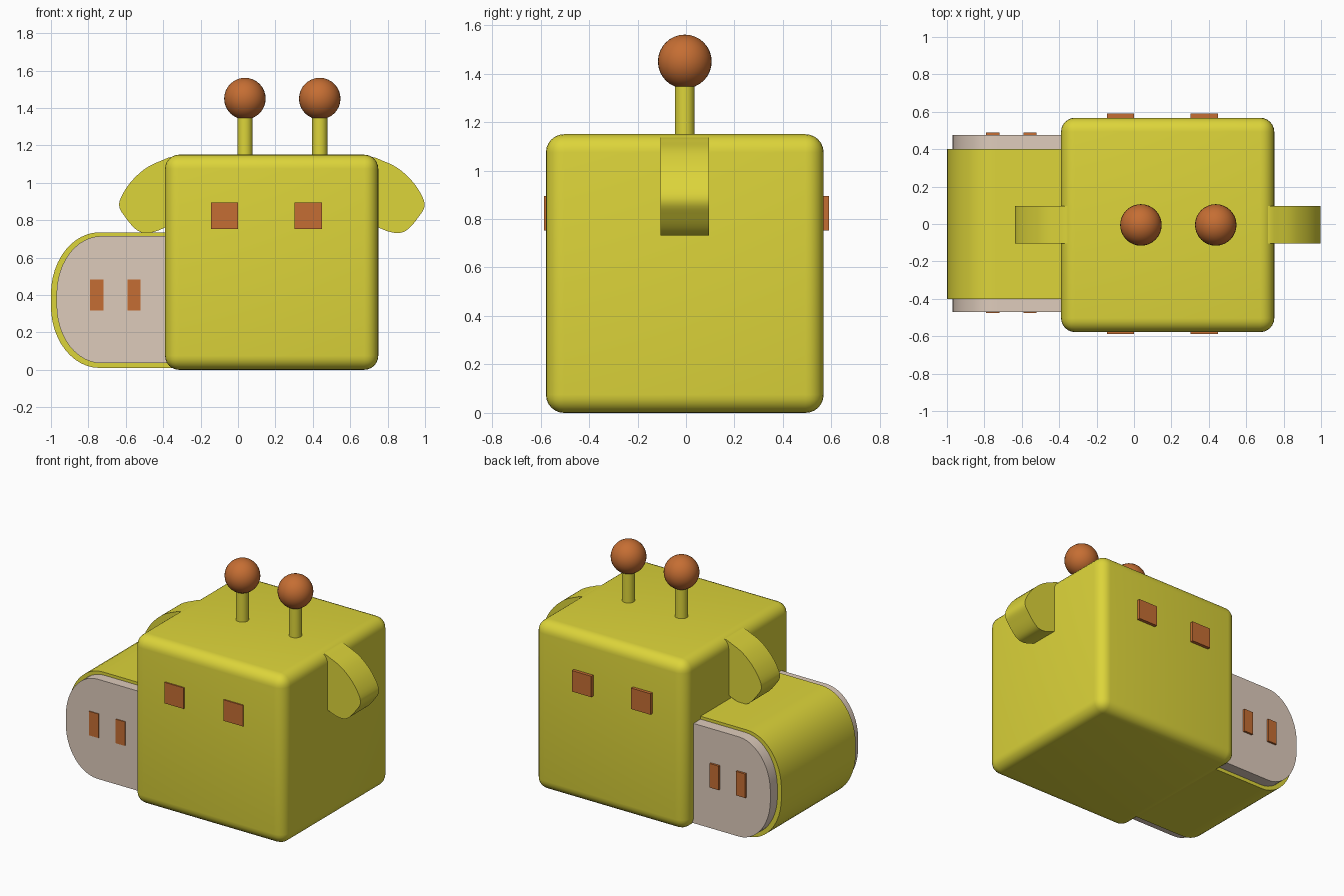
import bpy, bmesh, math

if "Cube" in bpy.data.objects:
    bpy.data.objects.remove(bpy.data.objects["Cube"])


def material(name, color):
    m = bpy.data.materials.new(name)
    m.diffuse_color = (*color, 1)
    m.use_nodes = True
    m.node_tree.nodes["Principled BSDF"].inputs["Base Color"].default_value = m.diffuse_color
    return m


YELLOW = material("yellow", (0.72, 0.66, 0.042))
ORANGE = material("burnt orange", (0.56, 0.155, 0.033))
BEIGE = material("warm beige", (0.73, 0.60, 0.50))


def finish(ob, name, mat, smooth=True):
    ob.name = name
    ob.data.materials.clear()
    ob.data.materials.append(mat)
    if smooth:
        bpy.ops.object.select_all(action='DESELECT')
        ob.select_set(True)
        bpy.context.view_layer.objects.active = ob
        bpy.ops.object.shade_smooth_by_angle(angle=math.radians(35))
    return ob


def box(name, mat, x, y, z, radius=0):
    """Box from (min, max) ranges, with optional rounded edges."""
    bm = bmesh.new()
    bmesh.ops.create_cube(bm, size=1)
    for v in bm.verts:
        v.co = [(r[0] + r[1]) / 2 + c * (r[1] - r[0]) for c, r in zip(v.co, (x, y, z))]
    if radius:
        bmesh.ops.bevel(bm, geom=bm.edges[:], offset=radius, segments=6,
                        profile=0.5, affect='EDGES')
    me = bpy.data.meshes.new(name)
    bm.to_mesh(me)
    bm.free()
    ob = bpy.data.objects.new(name, me)
    bpy.context.collection.objects.link(ob)
    return finish(ob, name, mat, radius > 0)


def extrude(name, mat, points, y0, y1):
    """Prism along y from an (x, z) outline."""
    bm = bmesh.new()
    face = bm.faces.new([bm.verts.new((x, y0, z)) for x, z in points])
    out = bmesh.ops.extrude_face_region(bm, geom=[face])
    for v in out["geom"]:
        if isinstance(v, bmesh.types.BMVert):
            v.co.y = y1
    bmesh.ops.recalc_face_normals(bm, faces=bm.faces[:])
    me = bpy.data.meshes.new(name)
    bm.to_mesh(me)
    bm.free()
    ob = bpy.data.objects.new(name, me)
    bpy.context.collection.objects.link(ob)
    return finish(ob, name, mat)


def rounded_end(x_left, x_right, z0, z1, rx, rz, steps=12):
    """Outline with elliptical corners on the left and a straight right end."""
    pts = [(x_right, z0), (x_right, z1)]
    for zc, start in ((z1 - rz, 90), (z0 + rz, 180)):
        for i in range(steps + 1):
            a = math.radians(start + 90 * i / steps)
            pts.append((x_left + rx + rx * math.cos(a), zc + rz * math.sin(a)))
    return pts


def smooth_outline(ctrl, steps=5):
    """Closed Catmull-Rom curve through the control points."""
    pts, n = [], len(ctrl)
    for i in range(n):
        p = [ctrl[(i + k - 1) % n] for k in range(4)]
        for s in range(steps):
            t = s / steps
            pts.append(tuple(
                0.5 * (2 * b + (c - a) * t + (2 * a - 5 * b + 4 * c - d) * t * t
                       + (3 * b - a - 3 * c + d) * t ** 3)
                for a, b, c, d in zip(*p)))
    return pts


# Large rounded cube
box("main_body", YELLOW, (-0.39, 0.75), (-0.578, 0.568), (0, 1.15), 0.075)

# Rounded side block with a slightly smaller beige core showing at both ends
extrude("side_block", YELLOW, rounded_end(-1, -0.3, 0.01, 0.735, 0.26, 0.33), -0.4, 0.4)
extrude("side_block_core", BEIGE, rounded_end(-0.97, -0.3, 0.035, 0.715, 0.24, 0.31),
        -0.47, 0.476)

# Square eyes and narrow nostrils on front and back
for side, y_eye, y_nose in (("front", (-0.587, -0.56), (-0.476, -0.46)),
                            ("back", (0.55, 0.59), (0.46, 0.49))):
    for i, x in enumerate((-0.072, 0.375)):
        box(f"{side}_eye_{i + 1}", ORANGE, (x - 0.073, x + 0.073), y_eye, (0.752, 0.895))
    for i, x in enumerate((-0.755, -0.555)):
        box(f"{side}_nostril_{i + 1}", ORANGE, (x - 0.035, x + 0.035), y_nose, (0.318, 0.482))

# Drooping ears, mirrored about the centre of the main body
EAR = [(0.62, 1.06), (0.70, 1.135), (0.78, 1.115), (0.866, 1.07), (0.95, 0.985),
       (0.998, 0.885), (0.96, 0.81), (0.90, 0.745), (0.84, 0.732), (0.76, 0.757),
       (0.65, 0.82), (0.60, 0.94)]
outline = smooth_outline(EAR)
extrude("right_ear", YELLOW, outline, -0.105, 0.095)
extrude("left_ear", YELLOW, [(0.362 - x, z) for x, z in outline], -0.105, 0.095)

# Horns: thin stalks with ball tips
for i, x in enumerate((0.037, 0.437)):
    bpy.ops.mesh.primitive_cylinder_add(vertices=32, radius=0.041, depth=0.32,
                                        location=(x, -0.005, 1.24))
    finish(bpy.context.object, f"horn_stalk_{i + 1}", YELLOW)
    bpy.ops.mesh.primitive_uv_sphere_add(segments=32, ring_count=16, radius=0.111,
                                         location=(x, -0.005, 1.45))
    finish(bpy.context.object, f"horn_ball_{i + 1}", ORANGE)
